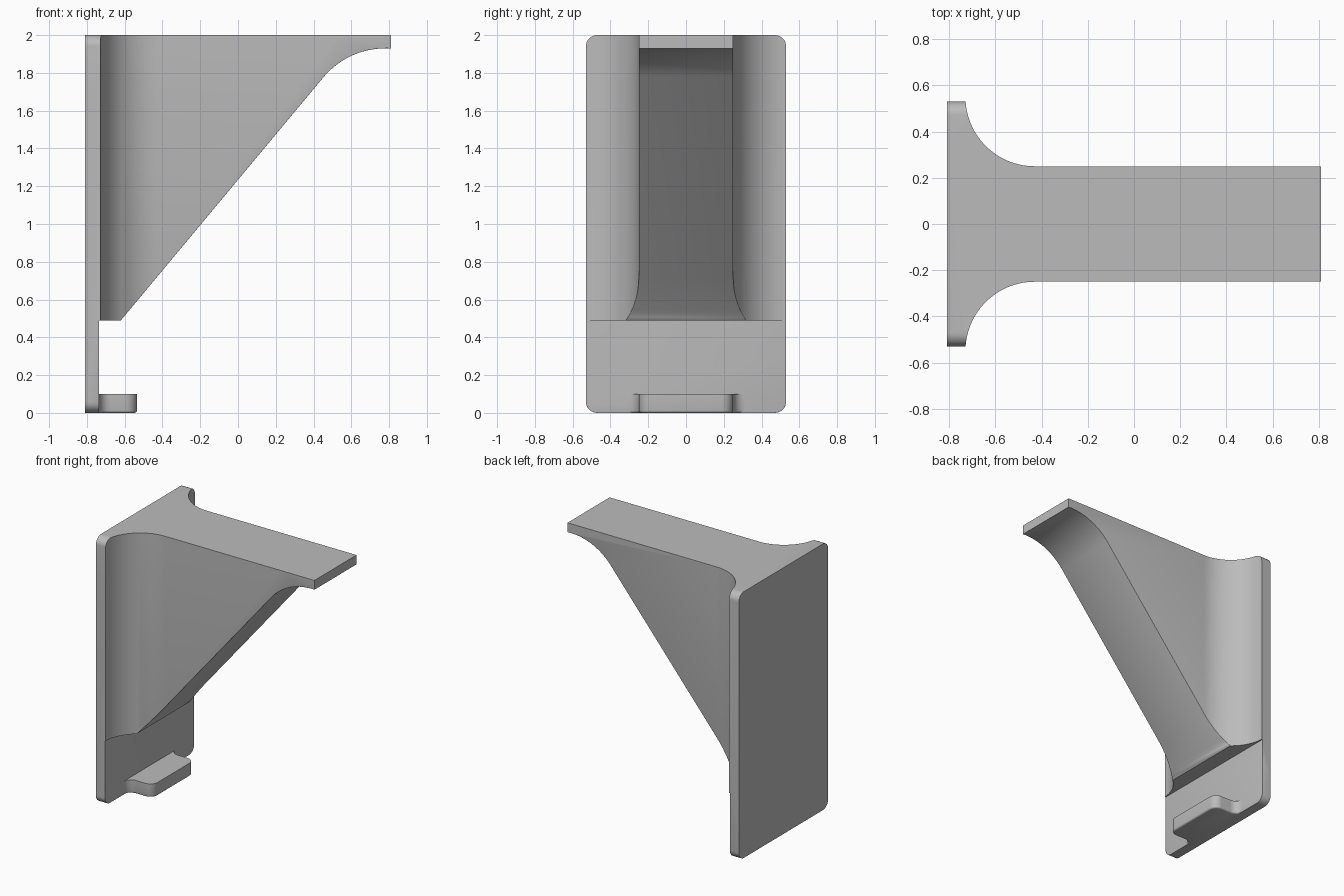
import bpy, bmesh, math
from mathutils import Vector

if "Cube" in bpy.data.objects:
    bpy.data.objects.remove(bpy.data.objects["Cube"])

grey = bpy.data.materials.new("grey_plastic")
grey.use_nodes = True
colour = (0.5, 0.5, 0.5, 1)
grey.diffuse_color = colour
grey.node_tree.nodes["Principled BSDF"].inputs["Base Color"].default_value = colour


def arc(cx, cy, r, start, end, n=16):
    """Points on a circle between two angles in degrees."""
    angles = [math.radians(start + (end - start) * i / n) for i in range(n + 1)]
    return [(cx + r * math.cos(a), cy + r * math.sin(a)) for a in angles]


def prism(name, outline, place, low, high):
    """Extrude a 2D outline; place maps (u, v, depth) to 3D."""
    bm = bmesh.new()
    face = bm.faces.new([bm.verts.new(place(u, v, low)) for u, v in outline])
    new = bmesh.ops.extrude_face_region(bm, geom=[face])["geom"]
    shift = Vector(place(0, 0, high)) - Vector(place(0, 0, low))
    bmesh.ops.translate(bm, vec=shift, verts=[g for g in new if isinstance(g, bmesh.types.BMVert)])
    bmesh.ops.recalc_face_normals(bm, faces=bm.faces)
    mesh = bpy.data.meshes.new(name)
    bm.to_mesh(mesh)
    bm.free()
    ob = bpy.data.objects.new(name, mesh)
    bpy.context.collection.objects.link(ob)
    mesh.materials.append(grey)
    return ob


def mirrored(half):
    """Close a half outline across v = 0."""
    return half + [(u, -v) for u, v in reversed(half)]


def soften(ob, wanted, width):
    """Round the edges chosen by a rule."""
    bm = bmesh.new()
    bm.from_mesh(ob.data)
    bmesh.ops.remove_doubles(bm, verts=bm.verts, dist=0.0005)
    edges = [e for e in bm.edges if len(e.link_faces) == 2
             and e.calc_face_angle(0) > 0.6 and wanted(e)]
    bmesh.ops.bevel(bm, geom=edges, offset=width, segments=3, profile=0.5,
                    affect='EDGES', clamp_overlap=True)
    bm.to_mesh(ob.data)
    bm.free()


def smooth(ob):
    bpy.ops.object.select_all(action='DESELECT')
    ob.select_set(True)
    bpy.context.view_layer.objects.active = ob
    bpy.ops.object.shade_smooth_by_angle(angle=math.radians(35))


BACK, FACE, TIP = -0.81, -0.735, 0.81
WIDE, NARROW, SHELF = 0.53, 0.25, 0.49

# Bracket: plan outline with flared fillets
plan = mirrored([(BACK, WIDE), (-0.729, WIDE)]
                + arc(-0.43, 0.55, 0.30, 184, 270, 24) + [(TIP, NARROW)])
bracket = prism("bracket", plan, lambda u, v, d: (u, v, d), 0, 2)

# Side outline: plate, sloped underside and curved tip
slope = 50.3
side = ([(BACK - 0.1, -0.1), (FACE, -0.1), (FACE, SHELF), (-0.62, SHELF)]
        + arc(0.78, 1.503, 0.427, 90 + slope, 90)
        + [(TIP + 0.1, 1.93), (TIP + 0.1, 2.1), (BACK - 0.1, 2.1)])
side_cutter = prism("side_cutter", side, lambda u, v, d: (u, d, v), -0.7, 0.7)

# Front outline: rounded corners
r = 0.06
corners = []
for sy, sz, a in ((1, 1, 0), (-1, 1, 90), (-1, -1, 180), (1, -1, 270)):
    corners += arc(sy * (WIDE - r), 1 + sz * (1 - r), r, a, a + 90, 8)
front_cutter = prism("front_cutter", corners, lambda u, v, d: (d, u, v), -1, 1)

bpy.context.view_layer.objects.active = bracket
for cutter in (side_cutter, front_cutter):
    mod = bracket.modifiers.new(cutter.name, 'BOOLEAN')
    mod.operation, mod.solver, mod.object = 'INTERSECT', 'EXACT', cutter
    bpy.ops.object.modifier_apply(modifier=mod.name)
    bpy.data.objects.remove(cutter)


# Thin rounding along the sloped underside and the lower plate rim
def underside(e):
    a, b = sorted(f.normal.z for f in e.link_faces)
    centre = (e.verts[0].co + e.verts[1].co) / 2
    return a < -0.3 and abs(b) < 0.1 and SHELF + 0.01 < centre.z < 1.94 \
        and -0.6 < centre.x < TIP - 0.02


def plate_rim(e):
    return all(abs(v.co.x - FACE) < 0.002 and v.co.z < SHELF + 0.001 for v in e.verts) \
        and not all(v.co.z > SHELF - 0.001 for v in e.verts)


soften(bracket, lambda e: underside(e) or plate_rim(e), 0.01)
smooth(bracket)

# Bottom lip: blended into the plate, rounded outer corners
lip_half = ([(FACE - 0.02, 0.31)] + arc(-0.675, 0.31, 0.06, 180, 270, 8)
            + arc(-0.595, 0.19, 0.06, 90, 0, 8))
lip = prism("bottom_lip", mirrored(lip_half), lambda u, v, d: (u, v, d), 0, 0.1)
soften(lip, lambda e: all(v.co.z < 0.001 for v in e.verts)
       and all(v.co.x > FACE - 0.01 for v in e.verts), 0.012)
smooth(lip)
